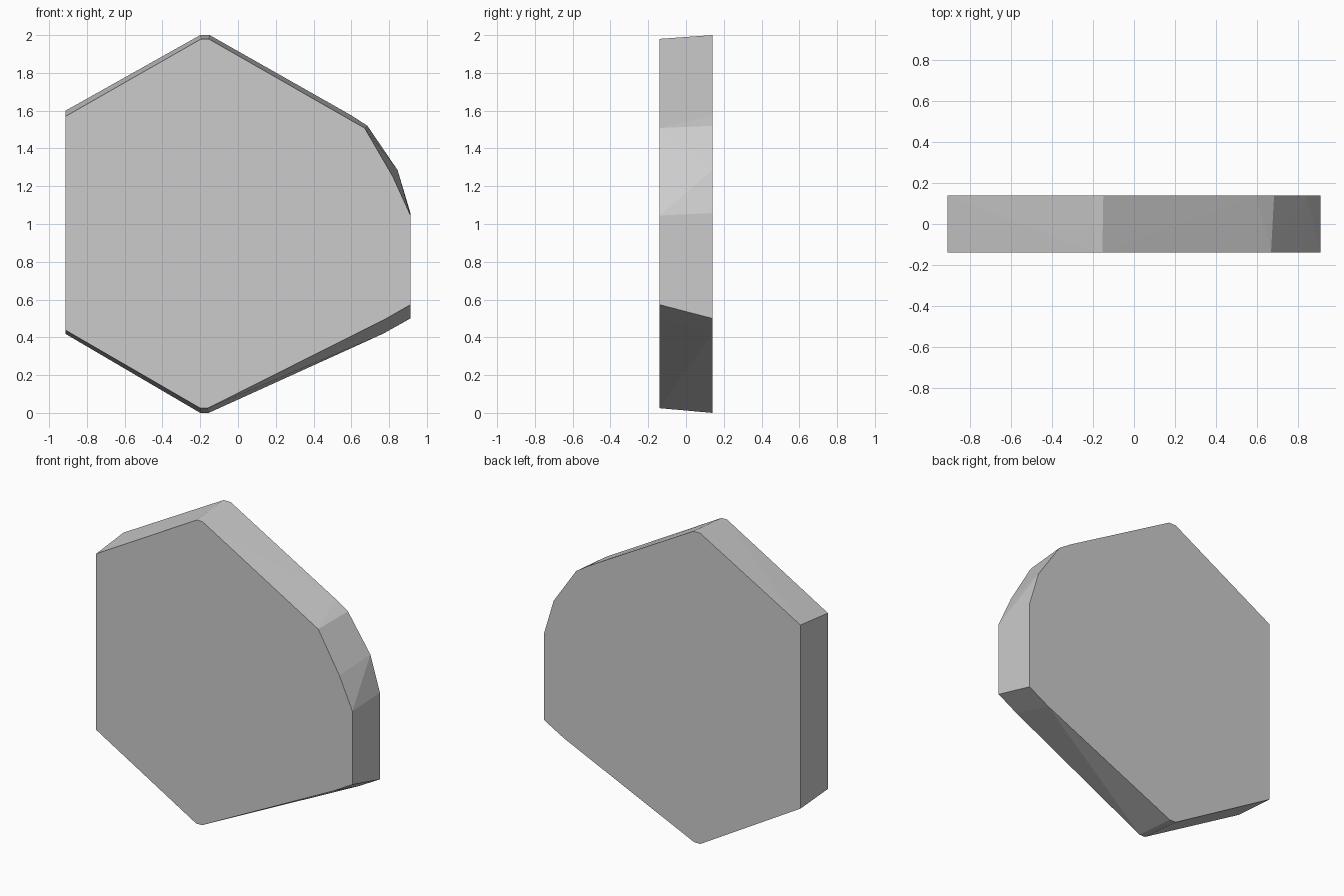
import bpy
import bmesh
import math

if "Cube" in bpy.data.objects:
    bpy.data.objects.remove(bpy.data.objects["Cube"])

W, T = 0.913, 0.14  # half width, half thickness

# Outlines (x, z), clockwise from the upper left corner
front = [(-W, 1.57), (-0.195, 1.98), (-0.155, 1.98), (0.67, 1.508), (0.82, 1.25),
         (W, 1.045), (W, 0.573), (0.78, 0.497), (-0.16, 0.025), (-0.2, 0.025), (-W, 0.438)]
back = [(-W, 1.60), (-0.2, 2.0), (-0.15, 2.0), (0.60, 1.575), (0.685, 1.52), (0.845, 1.285),
        (W, 1.058), (W, 0.50), (0.77, 0.42), (-0.155, 0.0), (-0.2, 0.0), (-W, 0.418)]

# Slab: convex hull joining the two slightly different outlines
bm = bmesh.new()
for outline, y in ((front, -T), (back, T)):
    for x, z in outline:
        bm.verts.new((x, y, z))
bmesh.ops.convex_hull(bm, input=bm.verts[:])
bmesh.ops.dissolve_limit(bm, angle_limit=math.radians(0.5),
                         verts=bm.verts[:], edges=bm.edges[:])
bmesh.ops.recalc_face_normals(bm, faces=bm.faces[:])

mesh = bpy.data.meshes.new("faceted_slab")
bm.to_mesh(mesh)
bm.free()
slab = bpy.data.objects.new("faceted_slab", mesh)
bpy.context.collection.objects.link(slab)
